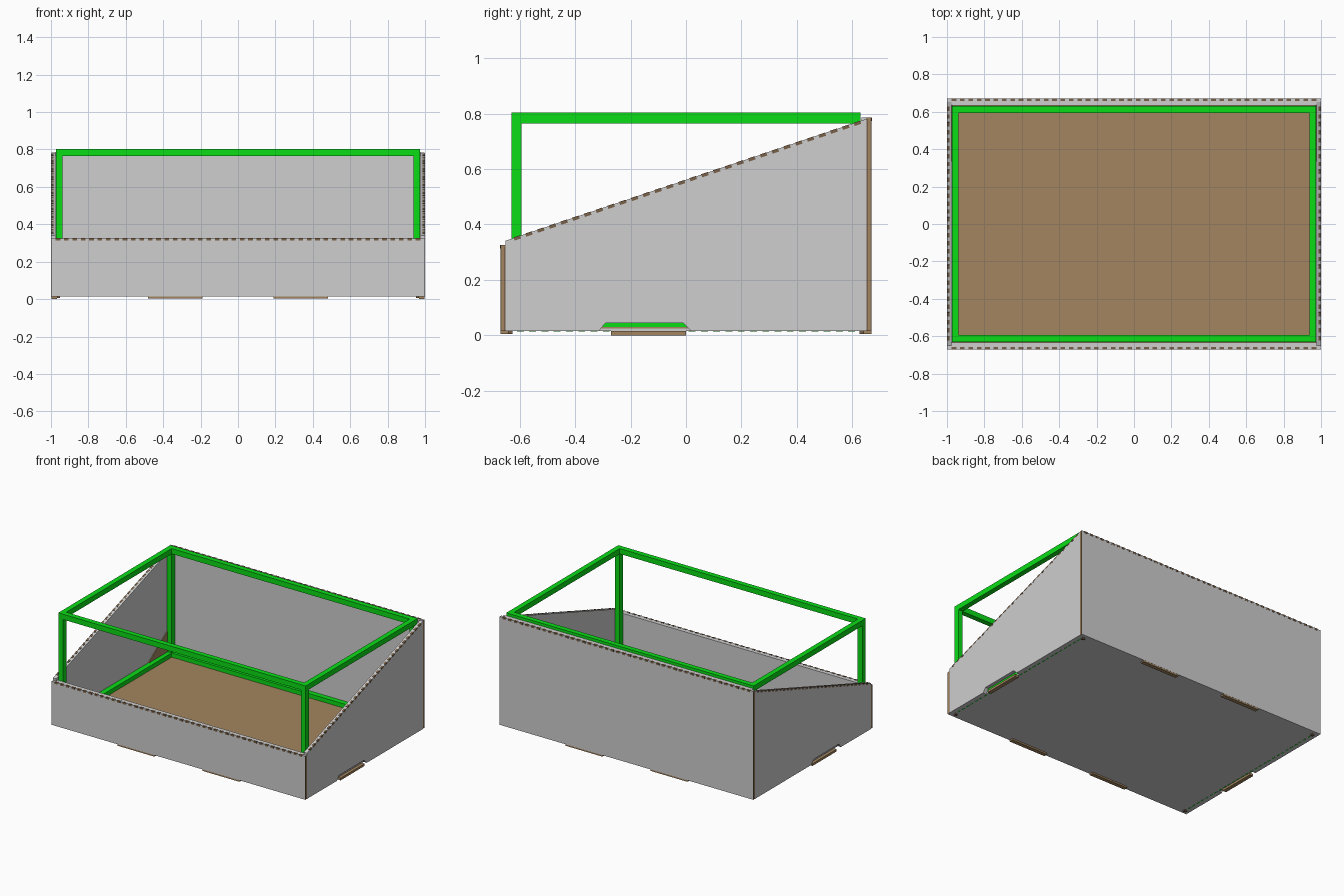
import bpy, bmesh, math
from mathutils import Matrix, Vector

cube = bpy.data.objects.get("Cube")
if cube:
    bpy.data.objects.remove(cube, do_unlink=True)


def material(name, rgb):
    m = bpy.data.materials.new(name)
    m.use_nodes = True
    m.diffuse_color = (*rgb, 1)
    m.node_tree.nodes["Principled BSDF"].inputs["Base Color"].default_value = (*rgb, 1)
    return m


GREY = material("grey_paper", (0.62, 0.62, 0.62))
BROWN = material("brown_card", (0.37, 0.235, 0.115))
DARK = material("dark_card_edge", (0.19, 0.12, 0.065))
GREEN = material("green_plastic", (0.003, 0.72, 0.008))


def finish(bm, name, *mats):
    bmesh.ops.recalc_face_normals(bm, faces=bm.faces)
    mesh = bpy.data.meshes.new(name)
    bm.to_mesh(mesh)
    bm.free()
    for m in mats:
        mesh.materials.append(m)
    ob = bpy.data.objects.new(name, mesh)
    bpy.context.collection.objects.link(ob)
    return ob


def add_box(bm, lo, hi):
    lo, hi = Vector(lo), Vector(hi)
    bmesh.ops.create_cube(bm, size=1, matrix=Matrix.Translation((lo + hi) / 2)
                          @ Matrix.Diagonal((*(hi - lo), 1)))


def box(name, lo, hi, *mats):
    bm = bmesh.new()
    add_box(bm, lo, hi)
    return finish(bm, name, *mats)


def side_prism(name, profile, x0, x1, mat):
    """Extrude a y-z profile between two x positions."""
    bm = bmesh.new()
    face = bm.faces.new([bm.verts.new((x0, y, z)) for y, z in profile])
    ext = bmesh.ops.extrude_face_region(bm, geom=[face])["geom"]
    bmesh.ops.translate(bm, vec=(x1 - x0, 0, 0),
                        verts=[g for g in ext if isinstance(g, bmesh.types.BMVert)])
    return finish(bm, name, mat)


def dashes(name, start, end, width, height, mat, pitch=0.045):
    """Row of small blocks lying along a line."""
    start, end = Vector(start), Vector(end)
    run = end - start
    count = round(run.length / pitch)
    tilt = Matrix.Rotation(-math.asin(run.normalized().z), 4, "Y")
    turn = Matrix.Rotation(math.atan2(run.y, run.x), 4, "Z")
    bm = bmesh.new()
    for i in range(count):
        spot = start + run * ((i + 0.5) / count)
        bmesh.ops.create_cube(bm, size=1, matrix=Matrix.Translation(spot) @ turn @ tilt
                              @ Matrix.Diagonal((pitch * 0.55, width, height, 1)))
    return finish(bm, name, mat)


BASE, FRONT_TOP, BACK_TOP = 0.015, 0.325, 0.785

# Front and back panels with bare card at the cut ends
for name, s, top in (("front", -1, FRONT_TOP), ("back", 1, BACK_TOP)):
    ys = sorted((s * 0.652, s * 0.67))
    panel = box(name + "_panel", (-0.998, ys[0], BASE), (0.998, ys[1], top), GREY, BROWN)
    for f in panel.data.polygons:
        f.material_index = int(abs(f.normal.x) > 0.5)
    ys = sorted((s * 0.633, s * 0.652))
    box(name + "_inner_panel", (-0.976, ys[0], BASE), (0.976, ys[1], top), GREY)
    dashes(name + "_fold_slits", (-0.985, s * 0.665, top - 0.005),
           (0.985, s * 0.665, top - 0.005), 0.013, 0.013, DARK)
    for x in (-0.335, 0.335):
        box(name + "_locking_tab", (x - 0.145, s * 0.655 - 0.014, 0.004),
            (x + 0.145, s * 0.655 + 0.014, 0.021), BROWN)
    # Dark flute lines on the cut ends
    for side in (-1, 1):
        for dy in (0.654, 0.668):
            box(name + "_flute_line", (side * 0.998 - 0.002, s * dy - 0.002, BASE),
                (side * 0.998 + 0.002, s * dy + 0.002, top - 0.004), DARK)

# Sloping side panels with a notch in the lower edge
side_profile = [(-0.652, BASE), (-0.315, BASE), (-0.29, 0.045), (-0.01, 0.045),
                (0.02, BASE), (0.652, BASE), (0.652, 0.781), (-0.652, 0.341)]
for side, label in ((1, "left"), (-1, "right")):
    side_prism(label + "_side_panel", side_profile, side * 0.975, side, GREY)
    dashes(label + "_slope_slits", (side * 0.9935, -0.63, 0.344),
           (side * 0.9935, 0.64, 0.772), 0.014, 0.012, DARK)
    box(label + "_side_tab", (side * 0.983 - 0.014, -0.27, 0),
        (side * 0.983 + 0.014, 0, 0.016), BROWN)
    side_prism(label + "_corner_gusset", [(0.634, 0.03), (0.634, 0.235), (0.335, 0.03)],
               side * 0.969, side * 0.976, BROWN)
    dashes(label + "_base_slits", (side * 0.965, -0.62, BASE),
           (side * 0.965, 0.62, BASE), 0.006, 0.003, GREEN)
    for y in (-0.635, 0.635):
        box("corner_foot", (side * 0.96 - 0.009, y - 0.008, 0.005),
            (side * 0.96 + 0.009, y + 0.008, 0.02), DARK)

# Floor with a grey underside
box("base_sheet", (-0.976, -0.652, BASE), (0.976, 0.652, 0.024), GREY)
box("floor", (-0.974, -0.633, 0.024), (0.974, 0.633, 0.03), BROWN)

# Support frame: lower and upper rings joined by four posts
X, Y, T = 0.974, 0.63, 0.037
for name, z0, z1 in (("lower", 0.02, 0.06), ("upper", 0.765, 0.803)):
    for s in (-1, 1):
        ys = sorted((s * Y, s * (Y - T)))
        xs = sorted((s * X, s * (X - T)))
        box(name + "_long_rail", (-X, ys[0], z0), (X, ys[1], z1), GREEN)
        box(name + "_short_rail", (xs[0], T - Y, z0), (xs[1], Y - T, z1), GREEN)
for sx in (-1, 1):
    for sy in (-1, 1):
        xs = sorted((sx * X, sx * (X - T)))
        ys = sorted((sy * Y, sy * (Y - T)))
        box("frame_post", (xs[0], ys[0], 0.06), (xs[1], ys[1], 0.765), GREEN)
